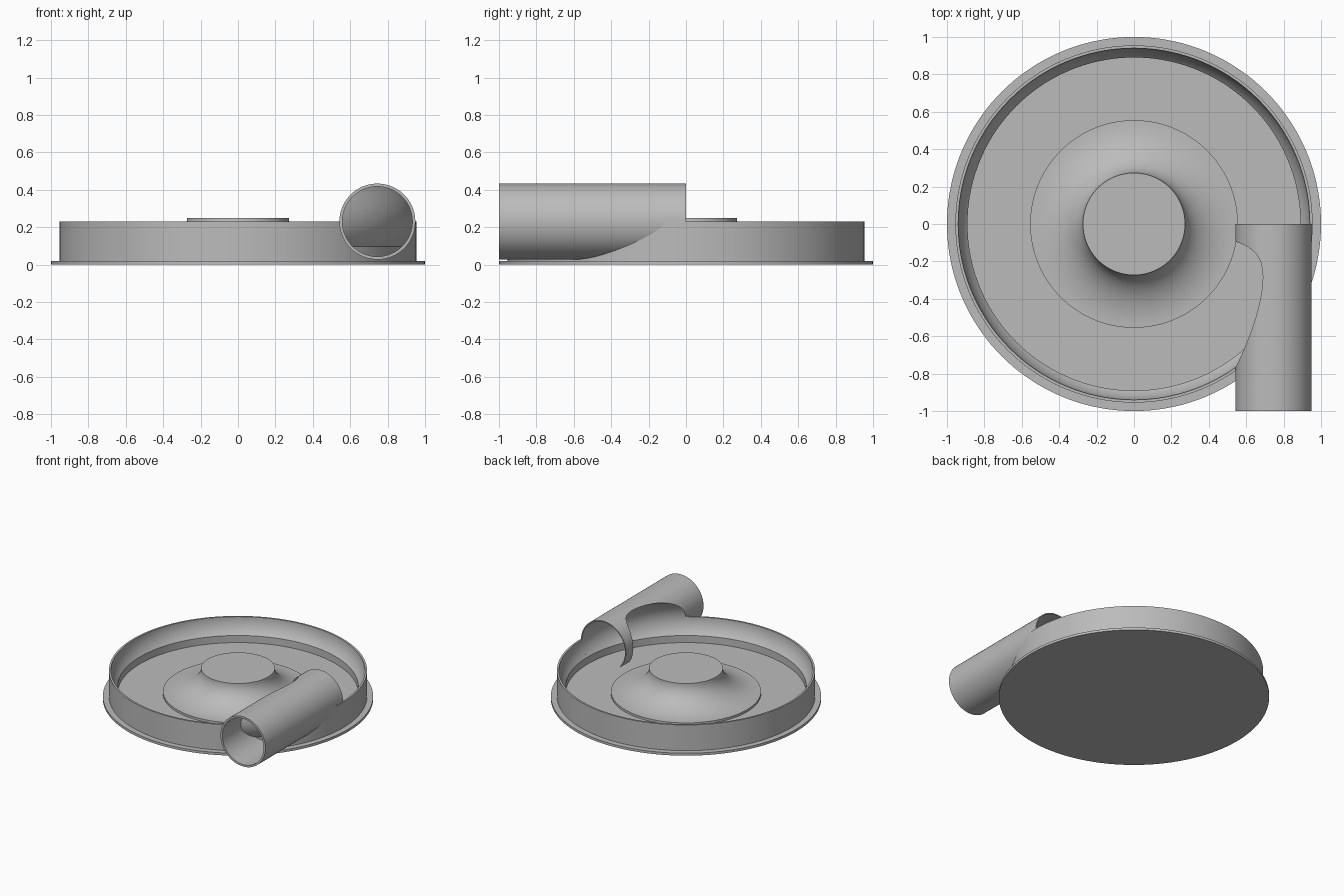
import bpy, bmesh
from math import sin, cos, pi, asin, sqrt

cube = bpy.data.objects.get("Cube")
if cube:
    bpy.data.objects.remove(cube)

grey = bpy.data.materials.new("plain grey")
grey.use_nodes = True
colour = (0.5, 0.5, 0.5, 1)
grey.diffuse_color = colour
grey.node_tree.nodes["Principled BSDF"].inputs["Base Color"].default_value = colour

RING, PIPE_Z, CHANNEL = 0.745, 0.23, 0.195   # channel centre radius, height, section radius
FLOOR, LEDGE = 0.042, 0.10
LEDGE_R = RING + sqrt(CHANNEL ** 2 - (PIPE_Z - LEDGE) ** 2)
LOW = -asin((PIPE_Z - LEDGE) / CHANNEL)


def arc(cx, cz, rx, rz, start, end, steps):
    angles = [start + (end - start) * i / steps for i in range(steps + 1)]
    return [(cx + rx * cos(a), cz + rz * sin(a)) for a in angles]


def lathe(name, profile, closed, steps=144):
    """Spin an (r, z) profile about the z axis."""
    bm = bmesh.new()
    verts = [bm.verts.new((r, 0, z)) for r, z in profile]
    pairs = list(zip(verts, verts[1:]))
    if closed:
        pairs.append((verts[-1], verts[0]))
    edges = [bm.edges.new(p) for p in pairs]
    bmesh.ops.spin(bm, geom=verts + edges, cent=(0, 0, 0), axis=(0, 0, 1),
                   angle=2 * pi, steps=steps, use_merge=True)
    bmesh.ops.remove_doubles(bm, verts=bm.verts, dist=0.00005)
    bmesh.ops.recalc_face_normals(bm, faces=bm.faces)
    mesh = bpy.data.meshes.new(name)
    bm.to_mesh(mesh)
    bm.free()
    obj = bpy.data.objects.new(name, mesh)
    bpy.context.collection.objects.link(obj)
    mesh.materials.append(grey)
    return obj


def rod(name, radius, y0, y1):
    """Round bar along y on the outlet axis."""
    bpy.ops.mesh.primitive_cylinder_add(
        vertices=96, radius=radius, depth=y1 - y0,
        location=(RING, (y0 + y1) / 2, PIPE_Z), rotation=(pi / 2, 0, 0))
    obj = bpy.context.object
    obj.name = name
    obj.data.materials.append(grey)
    return obj


def boolean(obj, cutter, operation):
    bpy.context.view_layer.objects.active = obj
    mod = obj.modifiers.new("cut", 'BOOLEAN')
    mod.operation, mod.solver, mod.object = operation, 'EXACT', cutter
    bpy.ops.object.modifier_apply(modifier=mod.name)


# Housing: flanged base, curved inner wall, flat floor and flared hub
hub = arc(0.555, 0.25, 0.282, 0.19, 1.5 * pi, pi, 20)
wall = arc(RING, PIPE_Z, CHANNEL, CHANNEL, 0, LOW, 12)
housing = lathe("housing", [(0, 0), (1, 0), (1, 0.02), (0.955, 0.02), (0.955, PIPE_Z)]
                + wall + [(LEDGE_R, FLOOR), (0.555, FLOOR)] + hub + [(0, 0.25)], False)

# Outlet pipe, opened on its inner side by the ring channel
pipe = rod("outlet_pipe", 0.203, -1, 0)
bore = rod("bore_cutter", 0.187, -1.1, 0)
long_bore = rod("through_cutter", 0.187, -1.1, 0.1)
channel = lathe("channel_cutter",
                arc(RING, PIPE_Z, CHANNEL, CHANNEL, LOW, pi - LOW, 48)
                + [(0.57, LEDGE), (0.57, FLOOR), (LEDGE_R, FLOOR)], True)
boolean(housing, bore, 'DIFFERENCE')
boolean(pipe, long_bore, 'DIFFERENCE')
boolean(pipe, channel, 'DIFFERENCE')

# Thin channel wall that closes the pipe inside
SKIN = 0.004
inner = arc(RING, PIPE_Z, CHANNEL, CHANNEL, LOW, 0.6 * pi, 32)
outer = arc(RING, PIPE_Z, CHANNEL + SKIN, CHANNEL + SKIN, 0.6 * pi, LOW, 32)
skin = lathe("channel_wall", [(LEDGE_R, FLOOR)] + inner + outer
             + [(LEDGE_R + SKIN, FLOOR)], True)
clip = rod("clip_cutter", 0.196, -1, 0)
boolean(skin, clip, 'INTERSECT')

for cutter in (bore, long_bore, channel, clip):
    bpy.data.objects.remove(cutter)

# Smooth curved faces, keep crisp edges
bpy.ops.object.select_all(action='DESELECT')
for obj in (housing, pipe, skin):
    obj.select_set(True)
bpy.context.view_layer.objects.active = housing
bpy.ops.object.shade_smooth_by_angle(angle=0.5)
